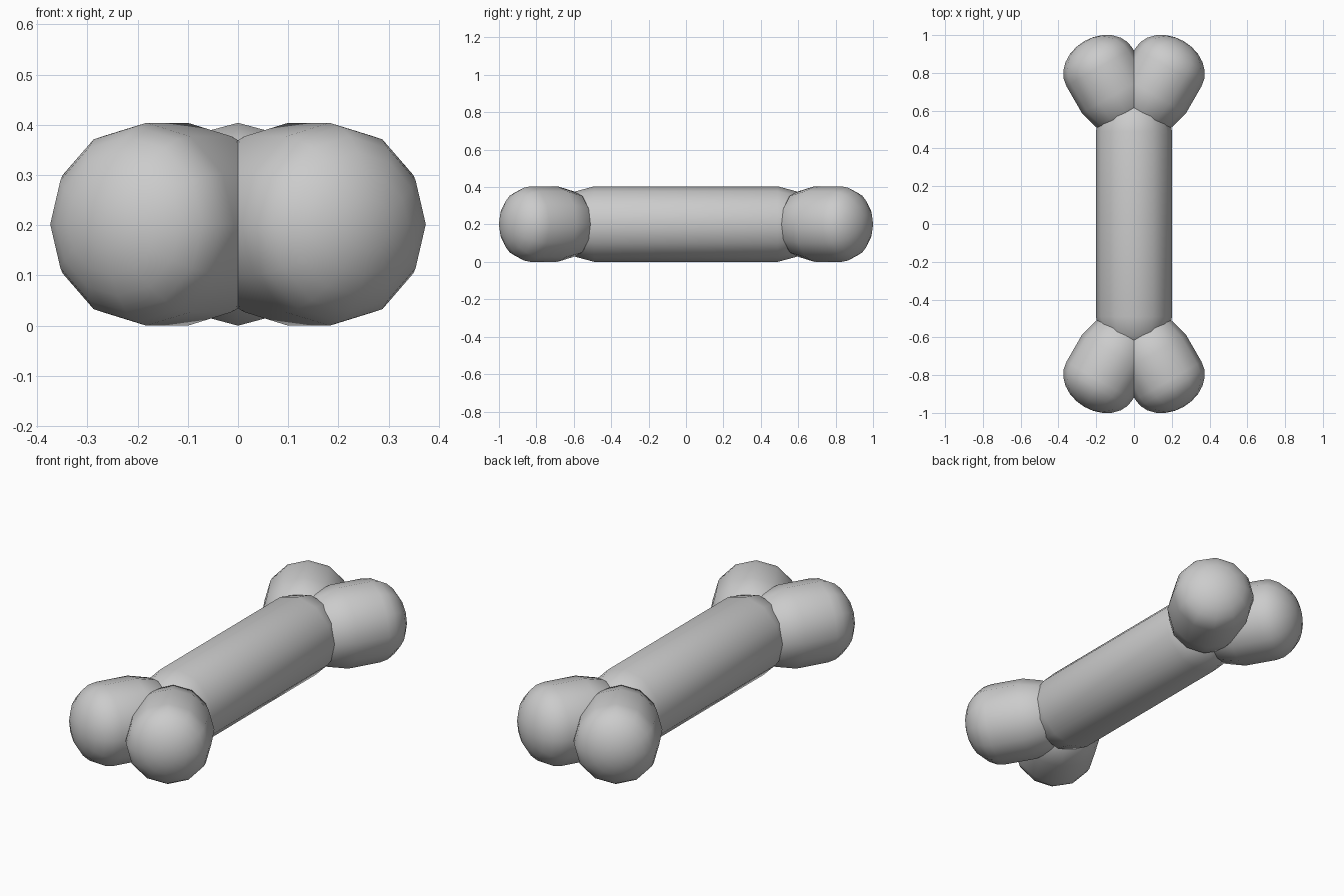
import bpy, bmesh
from math import sin, cos, pi, radians
from mathutils import Matrix

if "Cube" in bpy.data.objects:
    bpy.data.objects.remove(bpy.data.objects["Cube"])

R = 0.202       # radius of shaft and knobs
SIDES = 12


def lathe(name, profile, origin, angle):
    """Revolve (radius, distance) points around an axis lying in the xy plane."""
    bm = bmesh.new()
    rings = []
    for r, d in profile:
        if r < 1e-5:
            rings.append([bm.verts.new((d, 0, 0))])
        else:
            rings.append([bm.verts.new((d, r * cos(2 * pi * i / SIDES), r * sin(2 * pi * i / SIDES)))
                          for i in range(SIDES)])
    for a, b in zip(rings, rings[1:]):
        for i in range(SIDES):
            j = (i + 1) % SIDES
            if len(a) == 1:
                bm.faces.new((a[0], b[j], b[i]))
            elif len(b) == 1:
                bm.faces.new((a[i], a[j], b[0]))
            else:
                bm.faces.new((a[i], a[j], b[j], b[i]))
    bmesh.ops.transform(bm, verts=bm.verts,
                        matrix=Matrix.Translation(origin) @ Matrix.Rotation(angle, 4, 'Z'))
    bmesh.ops.recalc_face_normals(bm, faces=bm.faces)
    for f in bm.faces:
        f.smooth = True
    mesh = bpy.data.meshes.new(name)
    bm.to_mesh(mesh)
    bm.free()
    obj = bpy.data.objects.new(name, mesh)
    bpy.context.collection.objects.link(obj)
    return obj


def capsule(length, tip, step):
    """Round start cap, straight section, end cap of height tip."""
    start = [(R * cos(radians(a)), -R * sin(radians(a))) for a in range(90, -1, -30)]
    end = [(R * cos(radians(a)), length + tip * sin(radians(a))) for a in range(0, 91, step)]
    return start + end


# Shaft with rounded ends
lathe("shaft", capsule(0.98, R, 30), (0, -0.49, R), pi / 2)

# Four splayed end knobs
for sy, end in ((1, "back"), (-1, "front")):
    for sx, side in ((1, "right"), (-1, "left")):
        angle = sy * (radians(60) if sx > 0 else radians(120))
        lathe(f"knob_{end}_{side}", capsule(0.165, 0.16, 15), (sx * 0.1, sy * 0.687, R), angle)
